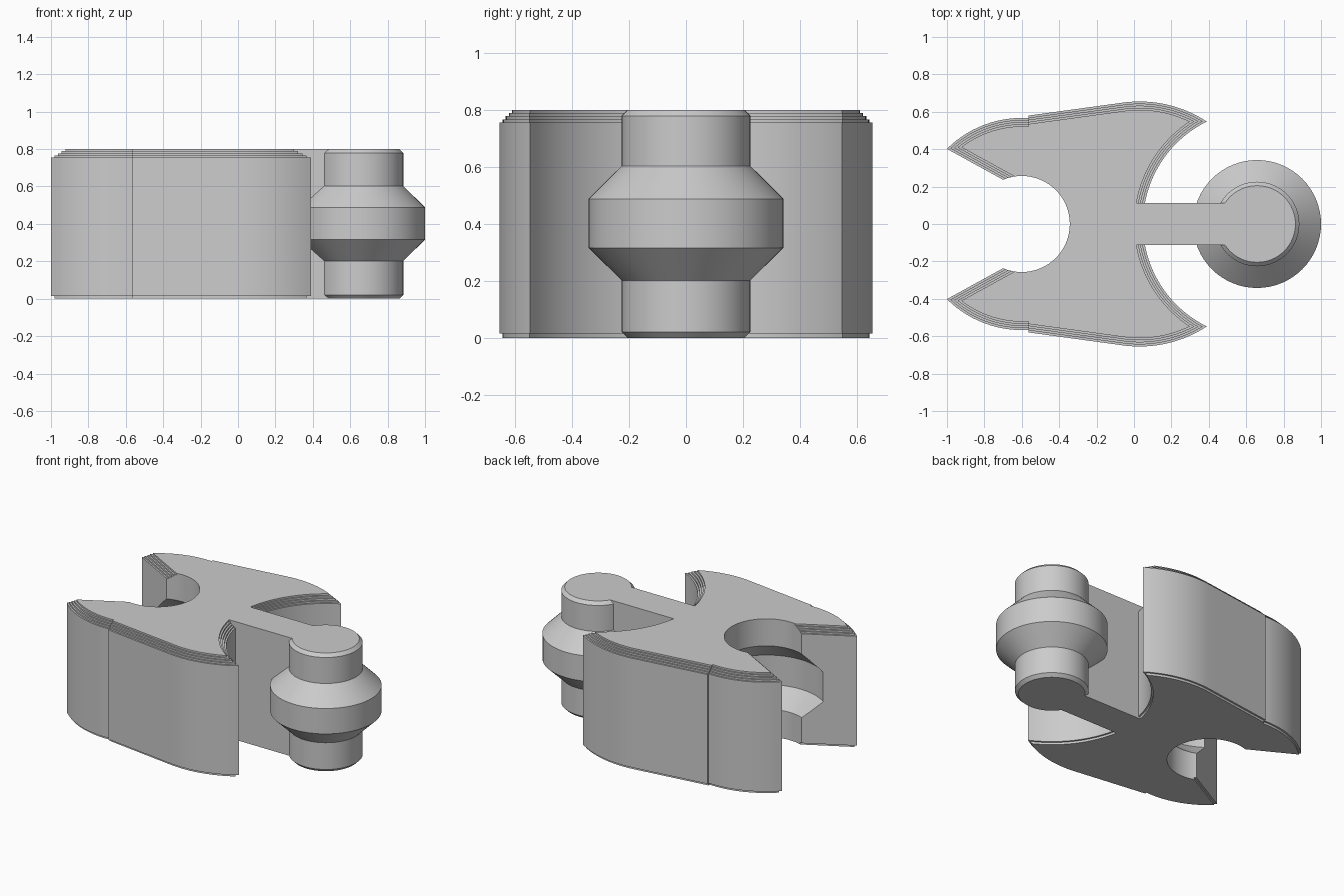
import bpy, bmesh
from math import sin, cos, tan, atan, atan2, asin, pi, sqrt, radians

cube = bpy.data.objects.get("Cube")
if cube:
    bpy.data.objects.remove(cube, do_unlink=True)

grey = bpy.data.materials.new("light_grey")
grey.use_nodes = True
COLOUR = (0.6, 0.6, 0.6, 1)
grey.diffuse_color = COLOUR
grey.node_tree.nodes["Principled BSDF"].inputs["Base Color"].default_value = COLOUR

HEIGHT = 0.8
SOCKET_X, PIN_X = -0.6, 0.658


def loft(name, rings):
    """Closed solid through equal-length rings of points."""
    bm = bmesh.new()
    loops = [[bm.verts.new(p) for p in ring] for ring in rings]
    n = len(loops[0])
    for a, b in zip(loops, loops[1:]):
        for i in range(n):
            j = (i + 1) % n
            bm.faces.new((a[i], a[j], b[j], b[i]))
    bm.faces.new(loops[0])
    bm.faces.new(loops[-1])
    bmesh.ops.recalc_face_normals(bm, faces=bm.faces)
    mesh = bpy.data.meshes.new(name)
    bm.to_mesh(mesh)
    bm.free()
    mesh.materials.append(grey)
    obj = bpy.data.objects.new(name, mesh)
    bpy.context.collection.objects.link(obj)
    return obj


def lathe(name, x, profile, n=64):
    return loft(name, [[(x + r * cos(2 * pi * i / n), r * sin(2 * pi * i / n), z)
                        for i in range(n)] for r, z in profile])


def arc(cx, r, a0, a1, n):
    return [(cx + r * cos(a0 + (a1 - a0) * i / n), r * sin(a0 + (a1 - a0) * i / n))
            for i in range(n + 1)]


def outline(d, z):
    """Body outline shrunk inward by d, mirrored across y = 0."""
    r_jaw, r_hip, r_hollow = 0.567 - d, 0.655 - d, 0.61 + d
    hip_x, jog_x = 0.03, -0.565
    # flared mouth wall meets the jaw arc at the rear tip
    slope = atan(0.55)
    h = 0.1815 + d / cos(slope)
    t = -h * sin(slope) + sqrt(r_jaw ** 2 - (h * cos(slope)) ** 2)
    tip = atan2(h + t * sin(slope), -t * cos(slope))
    pts = [(SOCKET_X, h)]
    pts += arc(SOCKET_X, r_jaw, tip, pi / 2 - asin((jog_x - SOCKET_X) / r_jaw), 14)
    # straight flank, tangent to the hip arc
    lean = asin((r_hip - r_jaw) / (hip_x - SOCKET_X))
    pts.append((jog_x, r_jaw / cos(lean) + tan(lean) * (jog_x - SOCKET_X) + 0.002))
    # hip arc meets the hollow around the pin at the front tip
    gap = PIN_X - hip_x
    a = (r_hip ** 2 - r_hollow ** 2 + gap ** 2) / (2 * gap)
    y = sqrt(r_hip ** 2 - a ** 2)
    pts += arc(hip_x, r_hip, pi / 2 + lean, atan2(y, a), 16)
    pts += arc(PIN_X, r_hollow, atan2(y, a - gap), pi - 0.05, 20)[1:]
    pts += [(px, -py) for px, py in reversed(pts)]
    return [(px, py, z) for px, py in pts]


def combine(target, tool, operation):
    mod = target.modifiers.new(operation.lower(), 'BOOLEAN')
    mod.operation, mod.solver, mod.object = operation, 'EXACT', tool
    bpy.context.view_layer.objects.active = target
    bpy.ops.object.modifier_apply(modifier=mod.name)
    bpy.data.objects.remove(tool, do_unlink=True)


# Body with a bottom lip and four small steps round the top edge
levels = [(0.012, 0), (0.012, 0.015), (0, 0.015), (0, 0.755)]
for k in range(1, 5):
    levels += [(0.0112 * k, 0.755 + 0.01125 * (k - 1)), (0.0112 * k, 0.755 + 0.01125 * k)]
body = loft("link_body", [outline(d, z) for d, z in levels])

# Socket: the pin's shape with clearance
socket = lathe("socket_cutter", SOCKET_X, [
    (0.257, -0.1), (0.257, 0.188), (0.371, 0.302),
    (0.371, 0.502), (0.257, 0.617), (0.257, 0.9)])
combine(body, socket, 'DIFFERENCE')

# Neck joining the body to the pin
neck = loft("neck", [[(-0.1, -0.113, z), (0.6, -0.113, z), (0.6, 0.113, z), (-0.1, 0.113, z)]
                     for z in (0, HEIGHT)])
combine(body, neck, 'UNION')

# Pin with a bulged middle and chamfered ends
pin = lathe("pin", PIN_X, [
    (0.205, 0), (0.226, 0.021), (0.226, 0.202), (0.342, 0.316),
    (0.342, 0.488), (0.226, 0.603), (0.226, 0.779), (0.205, HEIGHT)])
combine(body, pin, 'UNION')

bpy.ops.object.select_all(action='DESELECT')
body.select_set(True)
bpy.context.view_layer.objects.active = body
bpy.ops.object.shade_smooth_by_angle(angle=radians(20))
